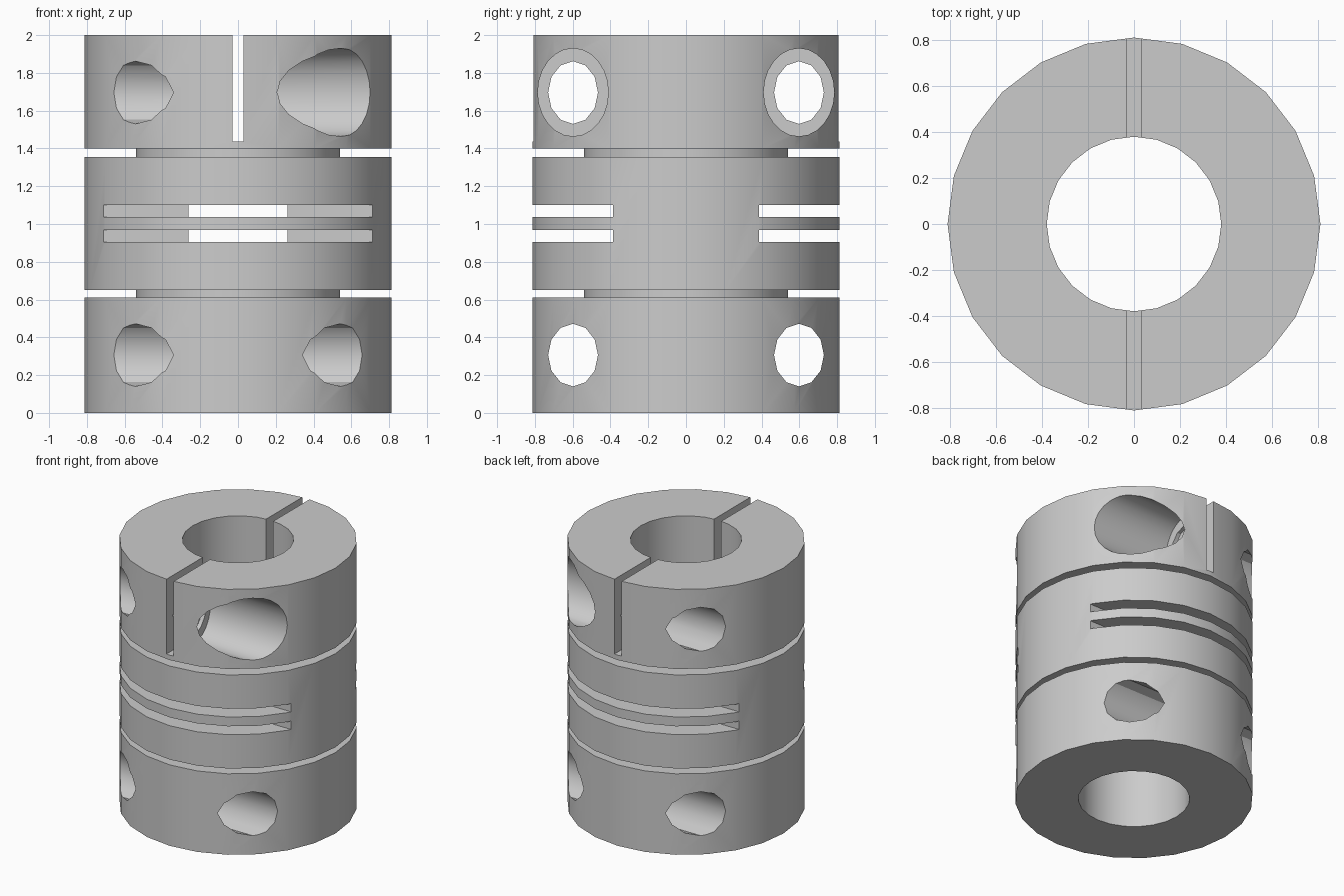
import bpy, bmesh, math
from mathutils import Matrix, Vector

cube = bpy.data.objects.get("Cube")
if cube:
    bpy.data.objects.remove(cube, do_unlink=True)

SIDES = 24
OUTER, BORE, GROOVE, CHAMBER = 0.812, 0.38, 0.54, 0.47

metal = bpy.data.materials.new("grey metal")
metal.use_nodes = True
grey = (0.6, 0.6, 0.6, 1)
metal.diffuse_color = grey
metal.node_tree.nodes["Principled BSDF"].inputs["Base Color"].default_value = grey


def to_object(name, bm):
    bmesh.ops.recalc_face_normals(bm, faces=bm.faces[:])
    mesh = bpy.data.meshes.new(name)
    bm.to_mesh(mesh)
    bm.free()
    mesh.materials.append(metal)
    obj = bpy.data.objects.new(name, mesh)
    bpy.context.collection.objects.link(obj)
    return obj


def lathe(name, profile):
    bm = bmesh.new()
    verts = [bm.verts.new((r, 0, z)) for r, z in profile]
    edges = [bm.edges.new((v, verts[i - 1])) for i, v in enumerate(verts)]
    bmesh.ops.spin(bm, geom=verts + edges, cent=(0, 0, 0), axis=(0, 0, 1),
                   angle=math.tau, steps=SIDES, use_duplicate=False)
    bmesh.ops.remove_doubles(bm, verts=bm.verts[:], dist=1e-4)
    return to_object(name, bm)


def box(name, low, high):
    low, high = Vector(low), Vector(high)
    bm = bmesh.new()
    place = Matrix.Translation((low + high) / 2) @ Matrix.Diagonal((high - low).to_4d())
    bmesh.ops.create_cube(bm, size=1, matrix=place)
    return to_object(name, bm)


def drill(name, x0, x1, y, z, ry, rz, sides):
    # Oval prism lying along x
    bm = bmesh.new()
    place = (Matrix.Translation(((x0 + x1) / 2, y, z))
             @ Matrix.Diagonal((1, ry, rz, 1)) @ Matrix.Rotation(math.pi / 2, 4, "Y"))
    bmesh.ops.create_cone(bm, cap_ends=True, segments=sides, radius1=1, radius2=1,
                          depth=x1 - x0, matrix=place)
    return to_object(name, bm)


def cut(target, cutter):
    mod = target.modifiers.new(cutter.name, "BOOLEAN")
    mod.operation = "DIFFERENCE"
    mod.solver = "EXACT"
    mod.object = cutter
    bpy.context.view_layer.objects.active = target
    bpy.ops.object.modifier_apply(modifier=mod.name)
    bpy.data.objects.remove(cutter, do_unlink=True)


# Turned body: two hubs, grooved middle, widened chamber inside
body = lathe("coupling_body", [
    (BORE, 0), (OUTER, 0), (OUTER, 0.61), (GROOVE, 0.61), (GROOVE, 0.65), (OUTER, 0.65),
    (OUTER, 1.355), (GROOVE, 1.355), (GROOVE, 1.4), (OUTER, 1.4), (OUTER, 2), (BORE, 2),
    (BORE, 1.35), (CHAMBER, 1.35), (CHAMBER, 0.66), (BORE, 0.66)])

# Clamp slit across the upper hub
cut(body, box("clamp_slit", (-0.03, -1, 1.437), (0.03, 1, 2.2)))

for side in (-1, 1):
    # Flex slots
    for z0, z1 in ((0.905, 0.968), (1.038, 1.1)):
        ends = sorted((side * 0.386, side))
        cut(body, box("flex_slot", (-1, ends[0], z0), (1, ends[1], z1)))
    # Screw holes, with counterbores in the upper hub
    y = side * 0.598
    for z in (0.306, 1.696):
        cut(body, drill("screw_hole", -1, 1, y, z, 0.132, 0.166, 12))
    cut(body, drill("counterbore", 0.06, 1, y, 1.697, 0.187, 0.233, SIDES))

bpy.ops.object.select_all(action="DESELECT")
body.select_set(True)
bpy.context.view_layer.objects.active = body
bpy.ops.object.shade_smooth_by_angle(angle=math.radians(30))
